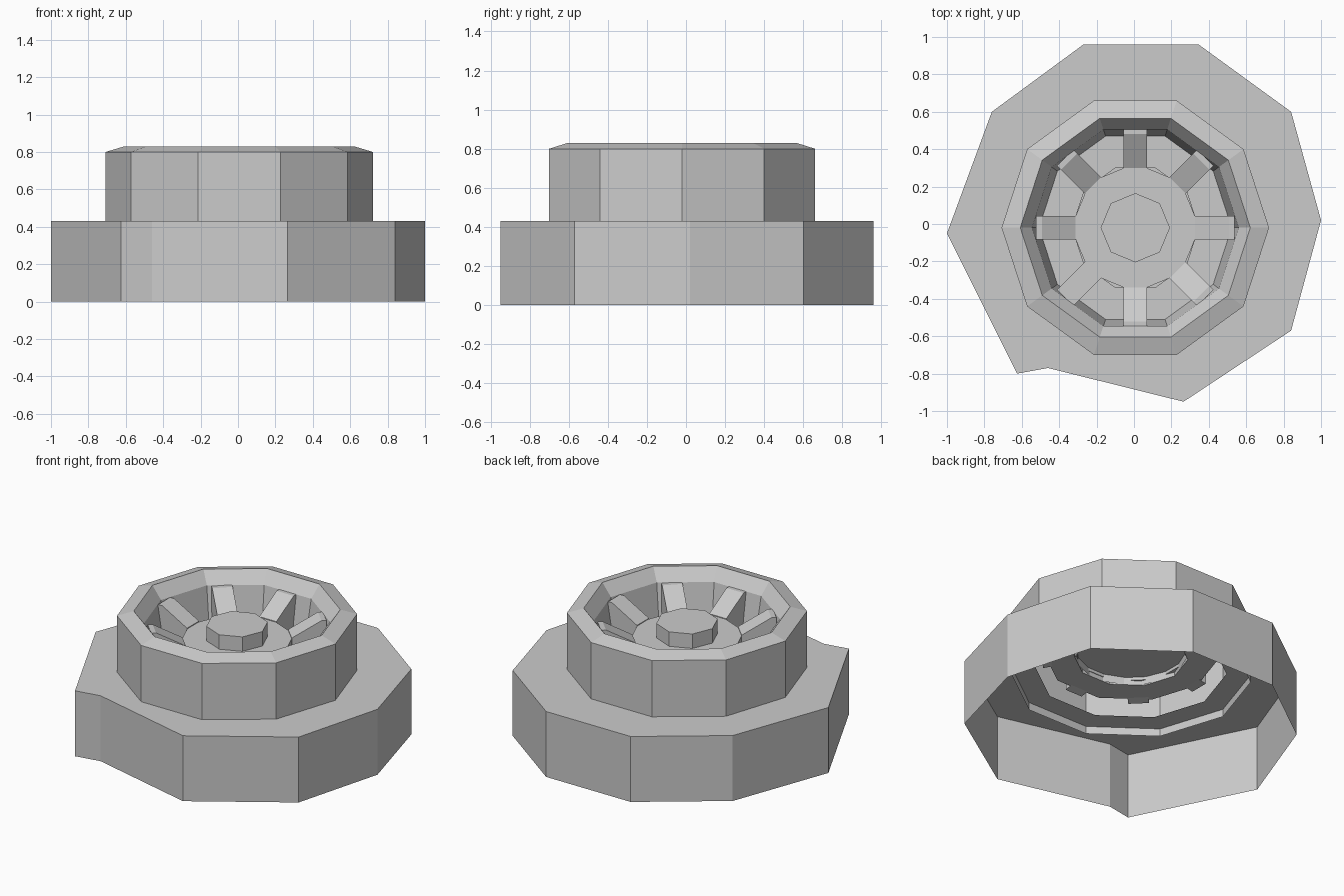
import bpy, bmesh
from math import cos, sin, tau, radians
from mathutils import Matrix, Vector

if "Cube" in bpy.data.objects:
    bpy.data.objects.remove(bpy.data.objects["Cube"], do_unlink=True)

grey = bpy.data.materials.new("plain_grey")
grey.use_nodes = True
grey.diffuse_color = (0.6, 0.6, 0.6, 1)
grey.node_tree.nodes["Principled BSDF"].inputs["Base Color"].default_value = (0.6, 0.6, 0.6, 1)

AXIS = Vector((0.007, -0.02, 0))   # the drum sits slightly off the base centre


def finish(name, bm):
    mesh = bpy.data.meshes.new(name)
    bm.to_mesh(mesh)
    bm.free()
    mesh.materials.append(grey)
    obj = bpy.data.objects.new(name, mesh)
    bpy.context.collection.objects.link(obj)
    return obj


def ring(bm, radius, z, sides):
    return [bm.verts.new(AXIS + Vector((radius * cos(tau * i / sides),
                                        radius * sin(tau * i / sides), z)))
            for i in range(sides)]


def skin(bm, lower, upper):
    n = len(lower)
    for i in range(n):
        j = (i + 1) % n
        bm.faces.new((lower[i], lower[j], upper[j], upper[i]))


def lathe(name, profile, sides, cap=False):
    bm = bmesh.new()
    rings = [ring(bm, r, z, sides) for r, z in profile]
    for a, b in zip(rings, rings[1:]):
        skin(bm, a, b)
    if cap:
        bm.faces.new(rings[-1])
    return finish(name, bm)


# Spiral base: open-bottomed wall with a holed top
outline = [(1.0, 0.02), (0.84, 0.6), (0.345, 0.96), (-0.27, 0.96), (-0.76, 0.6),
           (-1.0, -0.05), (-0.625, -0.8), (-0.46, -0.77), (0.265, -0.95), (0.84, -0.57)]
bm = bmesh.new()
foot = [bm.verts.new((x, y, 0)) for x, y in outline]
rim = [bm.verts.new((x, y, 0.43)) for x, y in outline]
skin(bm, foot, rim)
hole = ring(bm, 0.57, 0.43, 10)
edges = []
for loop in (rim, hole):
    for i, v in enumerate(loop):
        w = loop[(i + 1) % len(loop)]
        edges.append(bm.edges.get((v, w)) or bm.edges.new((v, w)))
top = bmesh.ops.triangle_fill(bm, edges=edges, use_beauty=True, normal=(0, 0, 1))
faces = [f for f in top["geom"] if isinstance(f, bmesh.types.BMFace)]
for f in faces:
    f.normal_update()
    if f.normal.z < 0:
        f.normal_flip()
bmesh.ops.dissolve_limit(bm, angle_limit=0.01, verts=bm.verts[:], edges=bm.edges[:])
finish("spiral_base", bm)

# Drum: outer wall, bevelled lip, tapering bowl
lathe("drum", [(0.715, 0.38), (0.715, 0.80), (0.615, 0.83), (0.553, 0.75),
               (0.515, 0.52)], 10)

# Bowl floor with a raised centre
lathe("bowl_floor", [(0.515, 0.52), (0.34, 0.52), (0.34, 0.57)], 10, cap=True)

# Centre disc and hub
lathe("centre_disc", [(0.345, 0.52), (0.345, 0.645)], 8, cap=True)
lathe("hub", [(0.185, 0.63), (0.185, 0.74)], 8, cap=True)

# Eight sloping spokes from the disc up to the bowl wall
side = [(0.32, 0.55), (0.53, 0.51), (0.53, 0.75), (0.5, 0.75), (0.32, 0.65)]
bm = bmesh.new()
for k in range(8):
    turn = Matrix.Translation(AXIS) @ Matrix.Rotation(radians(45 * k), 4, "Z")
    left = [bm.verts.new(turn @ Vector((r, 0.062, z))) for r, z in side]
    right = [bm.verts.new(turn @ Vector((r, -0.062, z))) for r, z in side]
    skin(bm, left, right)
    bm.faces.new(left)
    bm.faces.new(right[::-1])
bmesh.ops.recalc_face_normals(bm, faces=bm.faces[:])
finish("spokes", bm)
